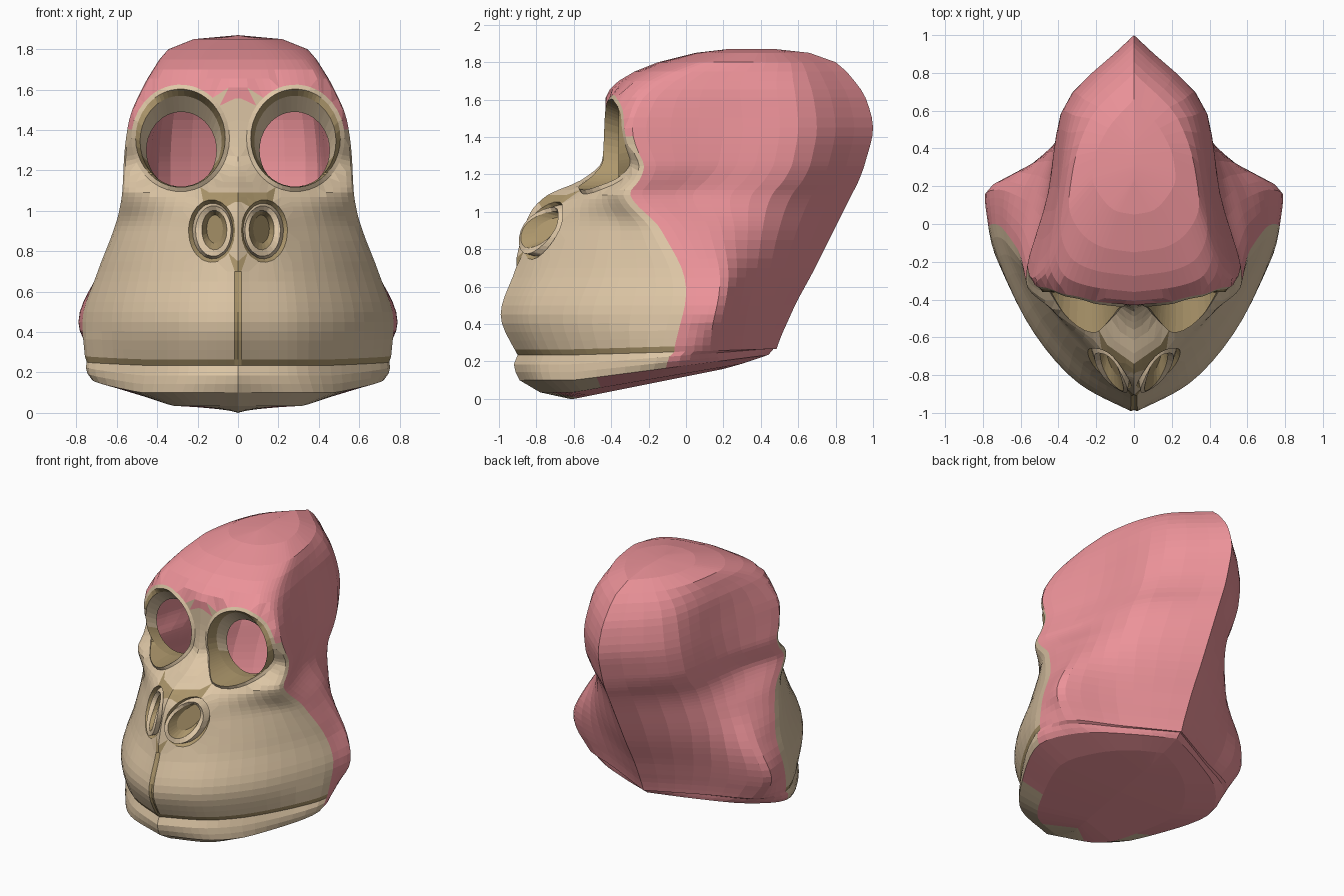
import bpy, bmesh, math
from mathutils import Vector
from mathutils.bvhtree import BVHTree

if "Cube" in bpy.data.objects:
    bpy.data.objects.remove(bpy.data.objects["Cube"])

# Side/front silhouettes: base height, underside tilt, front y, back y, half width
PROFILE = [
    (0.00, .20, -.62, .20, 0), (0.035, .17, -.78, .30, .50), (0.10, .13, -.89, .44, .73),
    (0.185, .08, -.92, .47, .768), (0.235, .03, -.90, .485, .765), (0.265, .03, -.925, .495, .775),
    (0.45, 0, -1.0, .56, .79), (0.70, 0, -.92, .69, .71), (0.90, 0, -.87, .79, .63),
    (1.00, 0, -.83, .84, .60), (1.09, 0, -.74, .885, .585), (1.17, 0, -.56, .925, .58),
    (1.27, 0, -.45, .96, .575), (1.45, 0, -.43, 1.0, .55), (1.61, 0, -.43, .96, .475),
    (1.70, 0, -.36, .90, .42), (1.80, 0, -.15, .80, .345), (1.85, 0, .05, .66, .22), (1.87, 0, .22, .48, 0)]
# Horizontal half sections: height, then (x / half width, distance from front to back)
SECTIONS = [
    (0.03, .50, .09, .80, .30, 1, .58, .75, .79, .36, .93),
    (0.20, .38, .10, .73, .32, .98, .60, .88, .745, .46, .87),
    (0.45, .37, .10, .73, .32, .975, .63, 1, .74, .54, .85),
    (0.90, .39, .115, .76, .28, .98, .445, .91, .60, .69, .77),
    (1.17, .35, .075, .74, .135, .98, .21, .80, .45, .68, .73),
    (1.45, .42, .015, .80, .045, .98, .10, .77, .44, .68, .72),
    (1.70, .50, .02, .88, .07, 1, .19, .90, .45, .74, .74),
    (1.87, .40, .03, .75, .15, 1, .33, .95, .50, .60, .75)]


def smooth_table(table, t):
    """Smooth interpolation without overshoot of rows keyed by their first value."""
    t = min(max(t, table[0][0]), table[-1][0])
    i = next(k for k in range(len(table) - 1) if t <= table[k + 1][0])
    h = table[i + 1][0] - table[i][0]
    s = (t - table[i][0]) / h

    def grad(k, c):
        return (table[k + 1][c] - table[k][c]) / (table[k + 1][0] - table[k][0])

    def slope(k, c):
        if k == 0 or k == len(table) - 1:
            return grad(min(k, len(table) - 2), c)
        a, b = grad(k - 1, c), grad(k, c)
        return 2 * a * b / (a + b) if a * b > 0 else 0
    out = []
    for c in range(1, len(table[0])):
        p, q = table[i][c], table[i + 1][c]
        out.append((2*s**3 - 3*s*s + 1) * p + (3*s*s - 2*s**3) * q
                   + h * ((s**3 - 2*s*s + s) * slope(i, c) + (s**3 - s*s) * slope(i + 1, c)))
    return out


def surface(u, z0):
    tilt, yf, yb, w = smooth_table(PROFILE, z0)
    sec = smooth_table(SECTIONS, z0)
    half = [(0, 0, 0)] + [(k + 1, sec[2*k], sec[2*k + 1]) for k in range(5)] + [(6, 0, 1)]
    x, t = smooth_table(half, u)
    x, y = x * w, yf + t * (yb - yf)
    if u == 0 and .26 < z0 < .75:
        y += .015                                  # lip groove
    return x, y, z0 + tilt * max(0, y + .6)


def socket(bm, centre, radius, rings, cap=False):
    """Cuts an oval in the front, then builds wall rings (cx, cz, rx, rz, y, y is offset, material)."""
    tree = BVHTree.FromBMesh(bm)

    def d(v):
        return math.hypot((v.co.x - centre[0]) / radius[0], (v.co.z - centre[1]) / radius[1])
    gone = {f for f in bm.faces if any(v.co.y < -.27 and d(v) < 1 for v in f.verts)}
    rim = {v for f in gone for e in f.edges if sum(g in gone for g in e.link_faces) == 1 for v in e.verts}
    bmesh.ops.delete(bm, geom=list(gone), context='FACES_ONLY')
    bmesh.ops.delete(bm, geom=[e for e in bm.edges if not e.link_faces], context='EDGES')
    bmesh.ops.delete(bm, geom=[v for v in bm.verts if not v.link_faces], context='VERTS')
    ang = {}
    for v in rim:
        a = ang[v] = math.atan2((v.co.z - centre[1]) / radius[1], (v.co.x - centre[0]) / radius[0])
        x, z = centre[0] + radius[0] * math.cos(a), centre[1] + radius[1] * math.sin(a)
        hit = tree.ray_cast(Vector((x, -3, z)), Vector((0, 1, 0)))[0]
        v.co = (x, hit.y if hit and hit.y < 0 else v.co.y, z)
    order = sorted(rim, key=lambda v: ang[v])
    angles, rim_y = [ang[v] for v in order], [v.co.y for v in order]
    for cx, cz, rx, rz, y, offset, mat in rings:
        new = [bm.verts.new((cx + rx * math.cos(a), y + (b if offset else 0), cz + rz * math.sin(a)))
               for a, b in zip(angles, rim_y)]
        for i in range(len(order)):
            j = (i + 1) % len(order)
            f = bm.faces.new((order[i], order[j], new[j], new[i]))
            low = math.sin(angles[i]) < -.35
            f.material_index = mat if mat != 3 else (2 if low else 0)
        order = new
    if cap:
        bm.faces.new(order).material_index = 2


# Grid of columns (front to back) and rows (bottom to top)
cols = [0, .06, .2, .36, .52, .68, .84] + [1 + k / 5 for k in range(10)] + [3 + k / 4 for k in range(13)]
rows = []
for a, b in zip(PROFILE, PROFILE[1:]):
    n = max(1, round((b[0] - a[0]) / (.025 if .88 < a[0] < 1.2 else .05)))
    rows += [a[0] + (b[0] - a[0]) * k / n for k in range(n)]
rows.append(PROFILE[-1][0])

bm = bmesh.new()
grid = [[bm.verts.new(surface(u, z)) for u in cols] for z in rows]
for r in range(len(rows) - 1):
    for c in range(len(cols) - 1):
        quad = (grid[r][c], grid[r][c+1], grid[r+1][c+1], grid[r+1][c])
        m = sum((v.co for v in quad), Vector()) / 4
        f = bm.faces.new(quad)
        mat = 0
        eye = math.hypot((m.x - .285) / .25, (m.z - 1.36) / .265)
        if cols[c] >= 2.99 or m.z > 1.62 or (m.x < .05 and m.z > 1.56):
            mat = 1                                # fur
        elif m.z > 1.42 and m.x > .28 and eye > 1:
            mat = 1                                # fur around the brow
        elif rows[r] < .18 and m.y > -.65 and m.z < .05 + .27 * (m.y + .6):
            mat = 1                                # underside
        elif .23 < rows[r] < .26 or (c == 0 and .25 < m.z < .75):
            mat = 2                                # mouth line and lip groove
        elif 1.045 < m.z < 1.10 and m.x < .17:
            mat = 2                                # crease over the nose
        f.material_index = mat

# Eye socket, open to the hollow inside
socket(bm, (.285, 1.36), (.243, .265),
       [(.285, 1.36, .222, .243, -.012, True, 0), (.283, 1.345, .202, .225, -.36, False, 2),
        (.28, 1.30, .173, .19, -.28, False, 3)])
# Nostril: groove, raised rim, hole
socket(bm, (.13, .90), (.115, .155),
       [(.125, .90, .10, .138, .025, True, 2), (.122, .90, .088, .125, -.025, True, 0),
        (.117, .905, .062, .098, -.015, True, 0), (.115, .91, .04, .07, .06, True, 2)], cap=True)
bmesh.ops.recalc_face_normals(bm, faces=bm.faces[:])

mesh = bpy.data.meshes.new("ape_head")
bm.to_mesh(mesh)
bm.free()
head = bpy.data.objects.new("ape_head", mesh)
bpy.context.collection.objects.link(head)
for name, col in (("face_tan", (.73, .57, .38, 1)), ("fur_pink", (.84, .29, .32, 1)),
                  ("crease_brown", (.42, .31, .15, 1))):
    mat = bpy.data.materials.new(name)
    mat.diffuse_color = col
    mat.use_nodes = True
    mat.node_tree.nodes["Principled BSDF"].inputs["Base Color"].default_value = mat.diffuse_color
    mesh.materials.append(mat)
mirror = head.modifiers.new("mirror", 'MIRROR')
mirror.use_axis[0] = True
mirror.merge_threshold = .0005
